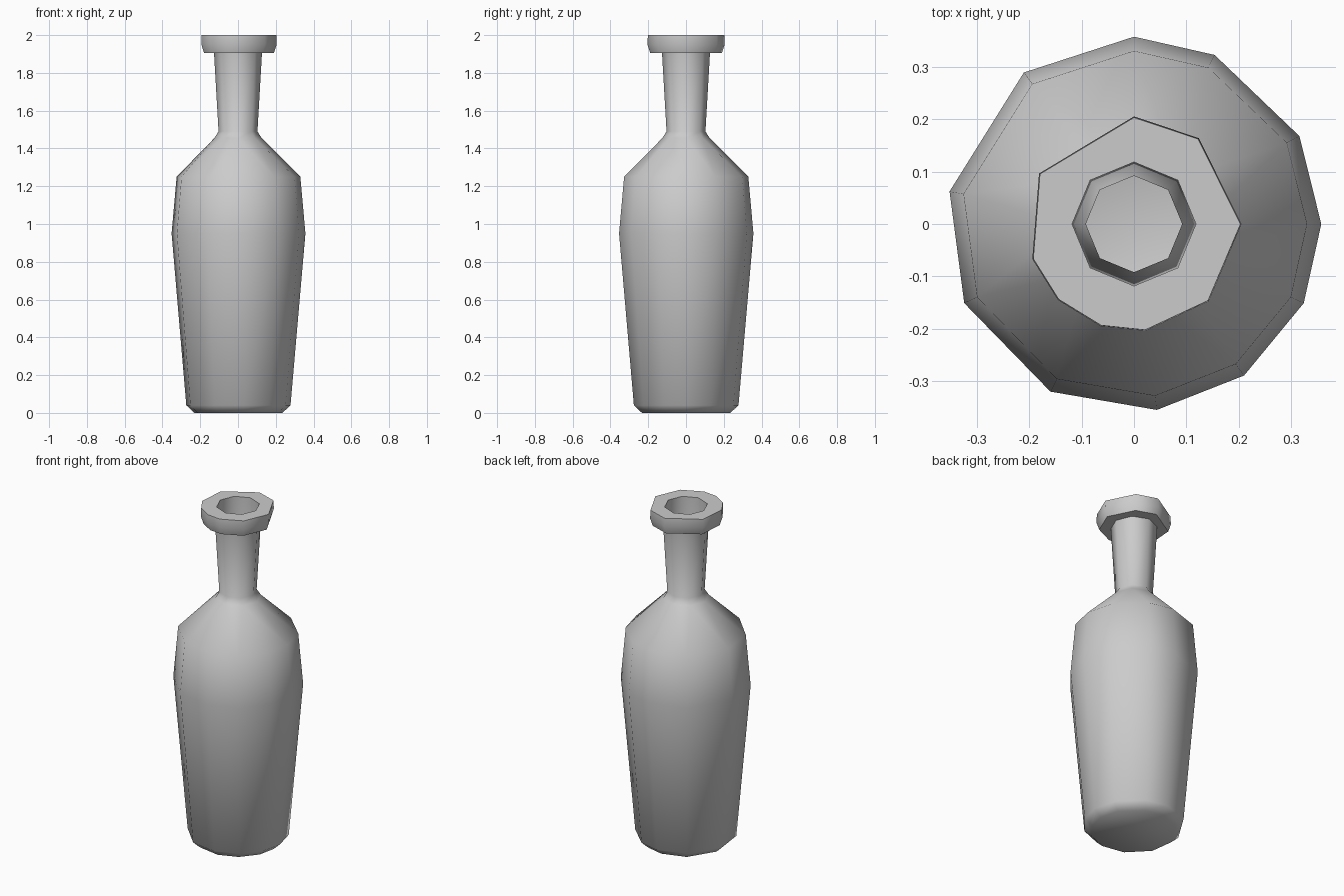
import bpy, bmesh
from math import radians, cos, sin

if "Cube" in bpy.data.objects:
    bpy.data.objects.remove(bpy.data.objects["Cube"])

# Uneven facet angles (degrees) for the body, neck and lip
BODY = [0, 28, 64.5, 90, 126, 170, 205, 243.5, 277, 306, 335]
NECK = [0, 45, 90, 135, 180, 225, 270, 315]
LIP = [0, 53, 90, 152, 199, 225, 252, 276, 314]

# Thin-walled profile: outside from base up to lip, then inside back down
PROFILE = [
    (0.235, 0.0, BODY), (0.278, 0.04, BODY), (0.357, 0.95, BODY),
    (0.330, 1.25, BODY), (0.125, 1.455, NECK), (0.103, 1.49, NECK),
    (0.127, 1.905, NECK), (0.190, 1.905, LIP), (0.205, 1.95, LIP),
    (0.203, 2.0, LIP), (0.118, 2.0, NECK), (0.118, 1.90, NECK),
    (0.092, 1.49, NECK), (0.115, 1.445, NECK), (0.320, 1.245, BODY),
    (0.347, 0.95, BODY), (0.268, 0.045, BODY), (0.228, 0.012, BODY),
]


def add_ring(bm, r, z, angles):
    return [bm.verts.new((r * cos(radians(a)), r * sin(radians(a)), z)) for a in angles]


def zip_rings(bm, low, a_low, high, a_high):
    """Join two rings whose facet counts may differ."""
    n, m = len(low), len(high)
    if a_low is a_high:
        for i in range(n):
            k = (i + 1) % n
            bm.faces.new((low[i], low[k], high[k], high[i]))
        return
    i = j = 0
    while i < n or j < m:
        next_a = a_low[i + 1] if i + 1 < n else 360 if i < n else 999
        next_b = a_high[j + 1] if j + 1 < m else 360 if j < m else 999
        if next_a <= next_b:
            bm.faces.new((low[i % n], low[(i + 1) % n], high[j % m]))
            i += 1
        else:
            bm.faces.new((low[i % n], high[(j + 1) % m], high[j % m]))
            j += 1


# Bottle shell
bm = bmesh.new()
rings = [add_ring(bm, *p) for p in PROFILE]
for k in range(len(rings) - 1):
    zip_rings(bm, rings[k], PROFILE[k][2], rings[k + 1], PROFILE[k + 1][2])

# Outer base and inner floor
bm.faces.new(rings[0][::-1])
bm.faces.new(rings[-1])
bmesh.ops.recalc_face_normals(bm, faces=bm.faces[:])

mesh = bpy.data.meshes.new("bottle")
bm.to_mesh(mesh)
bm.free()
bottle = bpy.data.objects.new("bottle", mesh)
bpy.context.collection.objects.link(bottle)
bpy.context.view_layer.objects.active = bottle
bottle.select_set(True)
bpy.ops.object.shade_smooth_by_angle(angle=radians(60))
